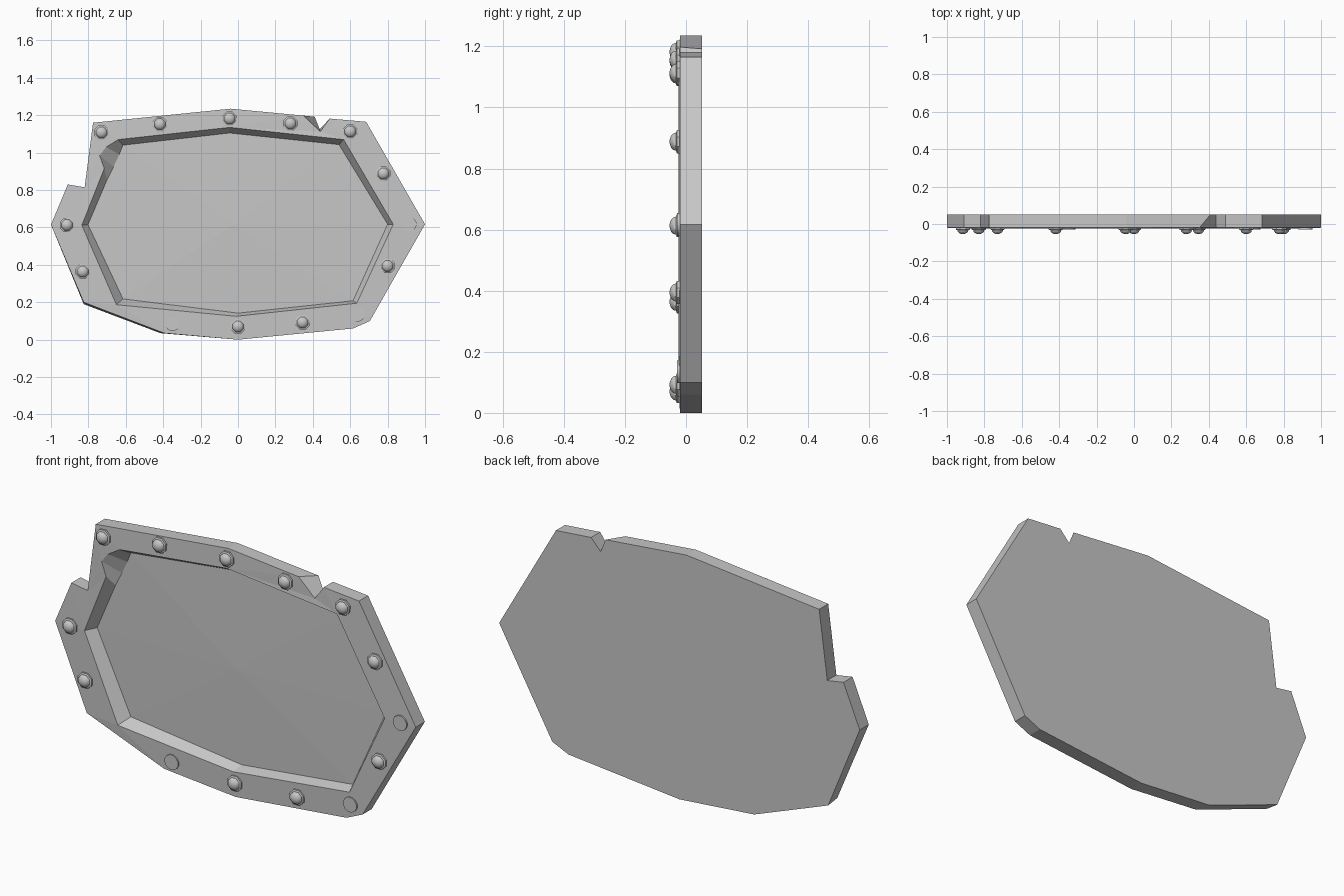
import bpy, bmesh, math

cube = bpy.data.objects.get("Cube")
if cube:
    bpy.data.objects.remove(cube)

metal = bpy.data.materials.new("grey metal")
metal.use_nodes = True
GREY = (0.57, 0.57, 0.57, 1)
metal.diffuse_color = GREY
metal.node_tree.nodes["Principled BSDF"].inputs["Base Color"].default_value = GREY

# Depths: rim, slightly raised lip, recess floor edge and middle, rear face
FRONT, LIP, FLOOR, HUB, BACK = -0.02, -0.024, 0.03, 0.021, 0.052


def finish(bm, name, angle=None):
    bmesh.ops.recalc_face_normals(bm, faces=bm.faces)
    mesh = bpy.data.meshes.new(name)
    bm.to_mesh(mesh)
    bm.free()
    mesh.materials.append(metal)
    obj = bpy.data.objects.new(name, mesh)
    bpy.context.collection.objects.link(obj)
    if angle:
        bpy.ops.object.select_all(action='DESELECT')
        obj.select_set(True)
        bpy.context.view_layer.objects.active = obj
        bpy.ops.object.shade_smooth_by_angle(angle=math.radians(angle))


def loop(bm, points, y):
    return [bm.verts.new((x, y, z)) for x, z in points]


def bridge(bm, a, b):
    n = len(a)
    for i in range(n):
        j = (i + 1) % n
        bm.faces.new((a[i], a[j], b[j], b[i]))


def ring_edges(bm, verts):
    return [bm.edges.get((v, verts[i - 1])) for i, v in enumerate(verts)]


# Battered outline: clockwise from the upper left corner
outline = [(-0.775, 1.16), (-0.04, 1.235), (0.35, 1.198), (0.44, 1.113),
           (0.49, 1.182), (0.685, 1.165), (1, 0.617), (0.705, 0.1),
           (0.615, 0.06), (0, 0), (-0.395, 0.035), (-0.825, 0.2),
           (-1, 0.615), (-0.91, 0.83), (-0.82, 0.815)]
# The rear edge differs at the top nick and the worn lower edge
rear_shift = {2: (0.06, -0.006), 3: (-0.003, 0.012),
              10: (-0.02, 0), 11: (0, -0.01)}
rear = []
for i, (x, z) in enumerate(outline):
    dx, dz = rear_shift.get(i, (0, 0))
    rear.append((x + dx, z + dz))

# Recess opening with a dent at the upper left, and the floor edge below it
opening = [(-0.64, 1.07), (-0.045, 1.135), (0.565, 1.07), (0.83, 0.617),
           (0.635, 0.195), (-0.01, 0.125), (-0.65, 0.187), (-0.835, 0.612),
           (-0.715, 0.915), (-0.74, 0.985), (-0.705, 1.03)]
floor_edge = [(-0.615, 1.04), (-0.045, 1.105), (0.54, 1.043), (0.8, 0.617),
              (0.615, 0.208), (0, 0.142), (-0.615, 0.218), (-0.802, 0.615),
              (-0.7, 0.855), (-0.665, 0.925), (-0.635, 0.99)]

# Frame slab: rim, outer sides, back and steep recess walls
bm = bmesh.new()
outer, back = loop(bm, outline, FRONT), loop(bm, rear, BACK)
bridge(bm, outer, back)
bm.faces.new(back)
lip, foot = loop(bm, opening, LIP), loop(bm, floor_edge, FLOOR)
bridge(bm, lip, foot)
bmesh.ops.triangle_fill(bm, use_beauty=True,
                        edges=ring_edges(bm, outer) + ring_edges(bm, lip))
finish(bm, "frame")

# Faintly bulging panel closing the recess
bm = bmesh.new()
edge = loop(bm, floor_edge, FLOOR)
hub = bm.verts.new((-0.02, HUB, 0.617))
for i, v in enumerate(edge):
    bm.faces.new((edge[i - 1], v, hub))
finish(bm, "recessed_panel")


def lathe(name, x, z, profile, sides=8):
    """Rivet part turned about the y axis from (radius, height) pairs."""
    bm = bmesh.new()
    previous = None
    for radius, height in profile:
        ring = loop(bm, [(x + radius * math.cos(math.tau * (i + 0.5) / sides),
                          z + radius * math.sin(math.tau * (i + 0.5) / sides))
                         for i in range(sides)], FRONT - height)
        if previous:
            bridge(bm, previous, ring)
        previous = ring
    bm.faces.new(previous)
    finish(bm, name, 40)


# Domed rivets around the rim
collar = [(0.041, -0.005), (0.041, 0.01), (0.032, 0.013)]
dome = [(0.032 * math.cos(a), 0.013 + 0.021 * math.sin(a))
        for a in (0.4, 0.8, 1.2, 1.5)]
rivets = [(-0.73, 1.108), (-0.418, 1.152), (-0.045, 1.182), (0.28, 1.156),
          (0.6, 1.113), (0.777, 0.888), (0.8, 0.394), (0.345, 0.092),
          (0, 0.07), (-0.83, 0.364), (-0.915, 0.613)]
for n, (x, z) in enumerate(rivets, 1):
    lathe(f"rivet_{n}", x, z, collar + dome)

# Flat stubs where rivet heads have sheared off
for n, (x, z) in enumerate([(0.917, 0.618), (0.64, 0.135), (-0.35, 0.083)], 1):
    lathe(f"sheared_rivet_{n}", x, z, [(0.038, -0.005), (0.038, 0.009)], 12)
